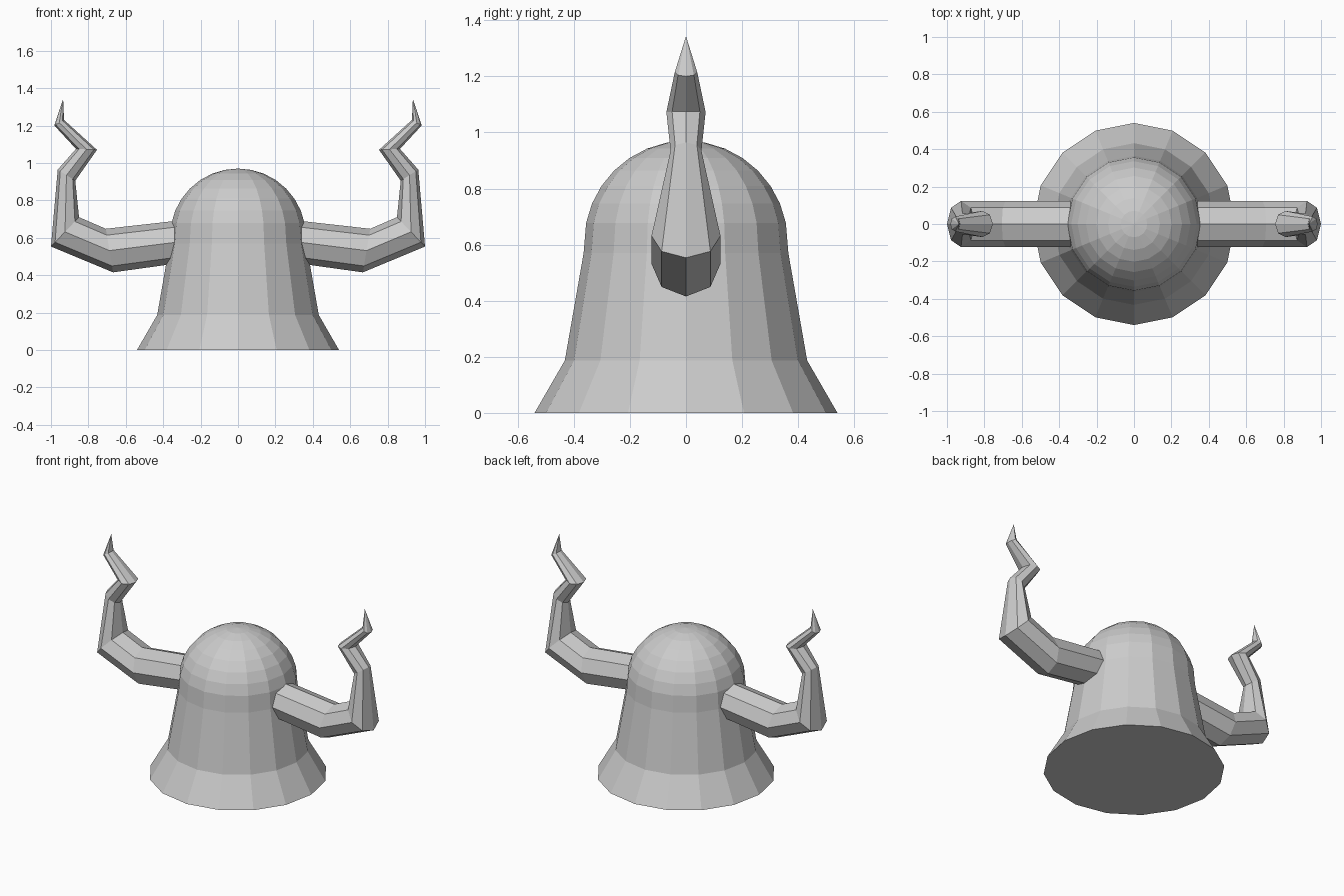
import bpy, bmesh, math
from mathutils import Vector

cube = bpy.data.objects.get("Cube")
if cube:
    bpy.data.objects.remove(cube)

steel = bpy.data.materials.new("plain_grey")
steel.use_nodes = True
GREY = (0.6, 0.6, 0.6, 1)
steel.diffuse_color = GREY
steel.node_tree.nodes["Principled BSDF"].inputs["Base Color"].default_value = GREY


def loft(name, rings, tip):
    """Skin a list of point rings, cap the first one and close the last to a tip."""
    bm = bmesh.new()
    loops = [[bm.verts.new(p) for p in ring] for ring in rings]
    n = len(loops[0])
    bm.faces.new(loops[0])
    for a, b in zip(loops, loops[1:]):
        for i in range(n):
            j = (i + 1) % n
            bm.faces.new((a[i], a[j], b[j], b[i]))
    end = bm.verts.new(tip)
    for i in range(n):
        bm.faces.new((loops[-1][i], loops[-1][(i + 1) % n], end))
    bmesh.ops.recalc_face_normals(bm, faces=bm.faces)
    mesh = bpy.data.meshes.new(name)
    bm.to_mesh(mesh)
    bm.free()
    mesh.materials.append(steel)
    obj = bpy.data.objects.new(name, mesh)
    bpy.context.collection.objects.link(obj)
    return obj


def ellipse(center, u, v, sides):
    """Ring of points spanned by two half axes."""
    angles = [math.tau * i / sides for i in range(sides)]
    return [center + u * math.cos(a) + v * math.sin(a) for a in angles]


# Helmet: flared skirt, then a hemispherical dome
profile = [(0.54, 0), (0.432, 0.187), (0.365, 0.57)]
RADIUS, DOME_Z, STEPS = 0.363, 0.607, 8
for k in range(1, STEPS):
    a = math.pi / 2 * k / STEPS
    profile.append((RADIUS * math.cos(a), DOME_Z + RADIUS * math.sin(a)))
loft("helmet",
     [ellipse(Vector((0, 0, z)), Vector((r, 0, 0)), Vector((0, r, 0)), 16)
      for r, z in profile],
     (0, 0, DOME_Z + RADIUS))

# Horns: each section is outer x, z, inner x, z and half depth
sections = [
    (0.20, 0.48, 0.20, 0.705, 0.123),
    (0.668, 0.415, 0.707, 0.648, 0.123),
    (1.0, 0.553, 0.85, 0.71, 0.123),
    (0.964, 0.964, 0.87, 0.905, 0.055),
    (0.866, 1.075, 0.754, 1.07, 0.07),
    (0.982, 1.2, 0.93, 1.23, 0.04),
]
for side, name in ((1, "left_horn"), (-1, "right_horn")):
    rings = []
    for ox, oz, ix, iz, depth in sections:
        outer, inner = Vector((side * ox, 0, oz)), Vector((side * ix, 0, iz))
        rings.append(ellipse((outer + inner) / 2, (outer - inner) / 2,
                             Vector((0, depth, 0)), 8))
    loft(name, rings, (side * 0.935, 0, 1.343))
